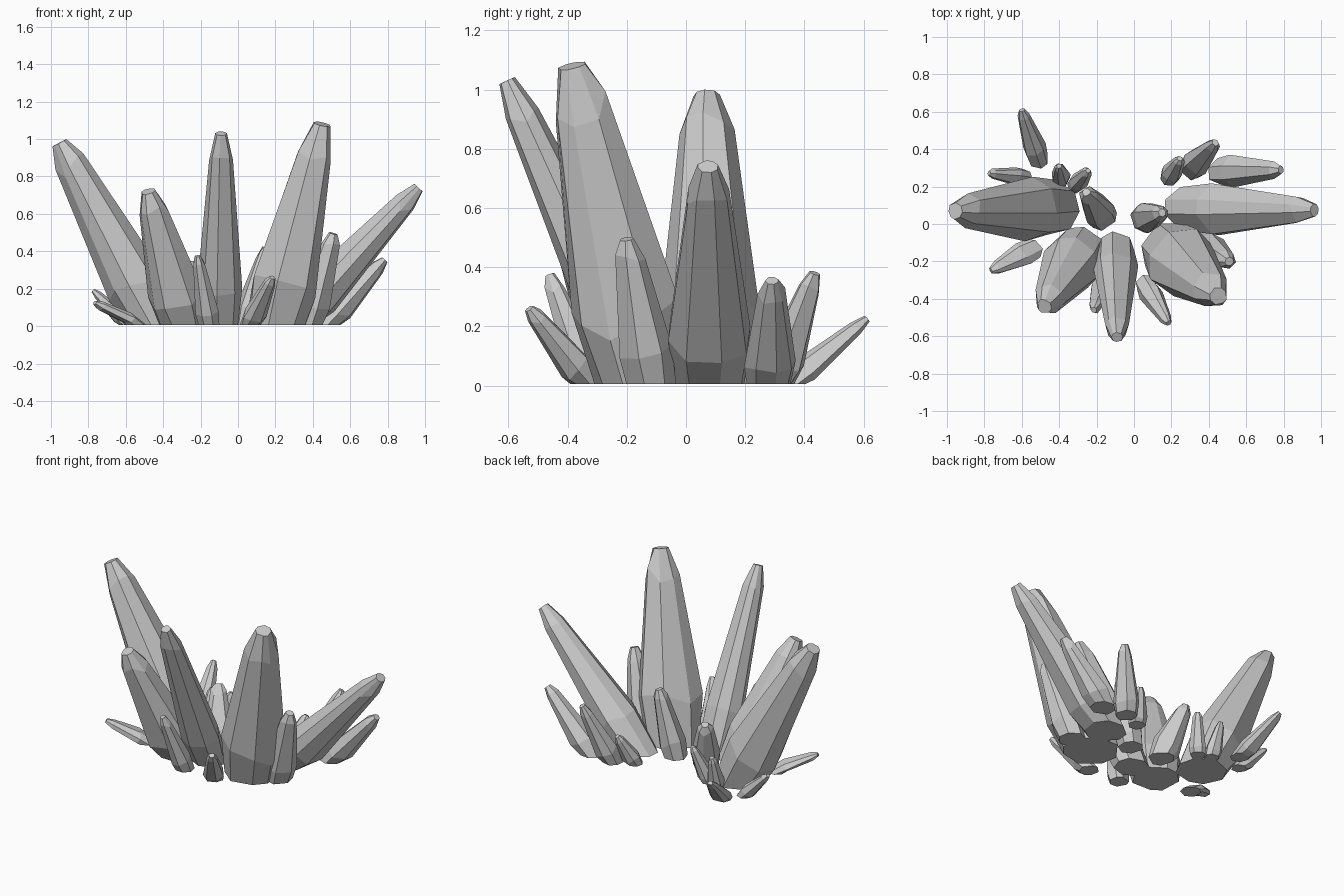
import bpy, bmesh, math, random
from mathutils import Vector

if "Cube" in bpy.data.objects:
    bpy.data.objects.remove(bpy.data.objects["Cube"])

random.seed(4)

# (name, base x, base y, tip x, tip y, tip z, radius, sides)
crystals = [
    ("large_crystal_left", -0.44, 0.09, -0.955, 0.07, 0.98, 0.175, 8),
    ("large_crystal_front_right", 0.205, -0.15, 0.45, -0.385, 1.08, 0.19, 8),
    ("large_crystal_front", -0.10, -0.145, -0.09, -0.605, 1.03, 0.117, 8),
    ("large_crystal_front_left", -0.295, -0.155, -0.48, -0.44, 0.72, 0.157, 8),
    ("large_crystal_right", 0.285, 0.08, 0.965, 0.075, 0.74, 0.14, 8),
    ("medium_crystal_right", 0.37, -0.12, 0.51, -0.20, 0.495, 0.095, 7),
    ("medium_crystal_back_right", 0.47, 0.28, 0.785, 0.29, 0.355, 0.088, 7),
    ("medium_crystal_centre_left", -0.17, 0.045, -0.255, 0.17, 0.34, 0.09, 7),
    ("medium_crystal_centre_right", 0.05, 0.03, 0.15, 0.06, 0.42, 0.083, 7),
    ("small_crystal_front_right", 0.065, -0.33, 0.185, -0.53, 0.26, 0.066, 7),
    ("small_crystal_front", -0.155, -0.32, -0.215, -0.46, 0.375, 0.066, 7),
    ("small_crystal_left", -0.55, -0.14, -0.765, -0.25, 0.125, 0.07, 7),
    ("small_crystal_back_left", -0.59, 0.25, -0.775, 0.27, 0.19, 0.052, 7),
    ("small_crystal_far_back", -0.51, 0.35, -0.60, 0.61, 0.225, 0.063, 7),
    ("small_crystal_back_right", 0.31, 0.30, 0.435, 0.435, 0.38, 0.074, 7),
    ("small_crystal_back_inner", 0.19, 0.25, 0.245, 0.35, 0.20, 0.058, 7),
    ("small_crystal_back_mid", -0.39, 0.24, -0.40, 0.31, 0.22, 0.052, 7),
    ("small_crystal_back_centre", -0.31, 0.21, -0.245, 0.285, 0.24, 0.053, 7),
]

# profile along the axis: (fraction of length, radius factor)
PROFILE = [(0.0, 0.88), (0.21, 1.0), (0.87, 0.53), (1.0, 0.26)]


def make_crystal(name, bx, by, tx, ty, tz, radius, sides):
    base, tip = Vector((bx, by, 0.005)), Vector((tx, ty, tz))
    axis = (tip - base).normalized()
    lean = Vector((axis.x, axis.y, 0)).normalized()
    across = Vector((-lean.y, lean.x, 0))
    # cross-section is squeezed a little in the direction of the lean
    up_side = across.cross(axis).normalized() * axis.z ** 0.5
    turn = random.uniform(0, math.tau)
    angles = [turn + math.tau * (i + random.uniform(-0.18, 0.18)) / sides
              for i in range(sides)]
    bm = bmesh.new()
    rings = []
    for k, (t, f) in enumerate(PROFILE):
        ring = []
        for a in angles:
            r = radius * f * random.uniform(0.95, 1.05)
            u = lean if k == 0 else up_side
            p = base.lerp(tip, t) + u * (r * math.cos(a)) + across * (r * math.sin(a))
            if k in (1, 2):
                p += axis * (random.uniform(-0.25, 0.25) * radius)
            if k == 1:
                p.z = max(p.z, 0.02)
            ring.append(bm.verts.new(p))
        rings.append(ring)
    for low, high in zip(rings, rings[1:]):
        for i in range(sides):
            j = (i + 1) % sides
            bm.faces.new((low[i], low[j], high[j], high[i]))
    bm.faces.new(rings[0][::-1])
    bm.faces.new(rings[-1])
    bmesh.ops.recalc_face_normals(bm, faces=bm.faces)
    mesh = bpy.data.meshes.new(name)
    bm.to_mesh(mesh)
    bm.free()
    bpy.context.collection.objects.link(bpy.data.objects.new(name, mesh))


for spec in crystals:
    make_crystal(*spec)
